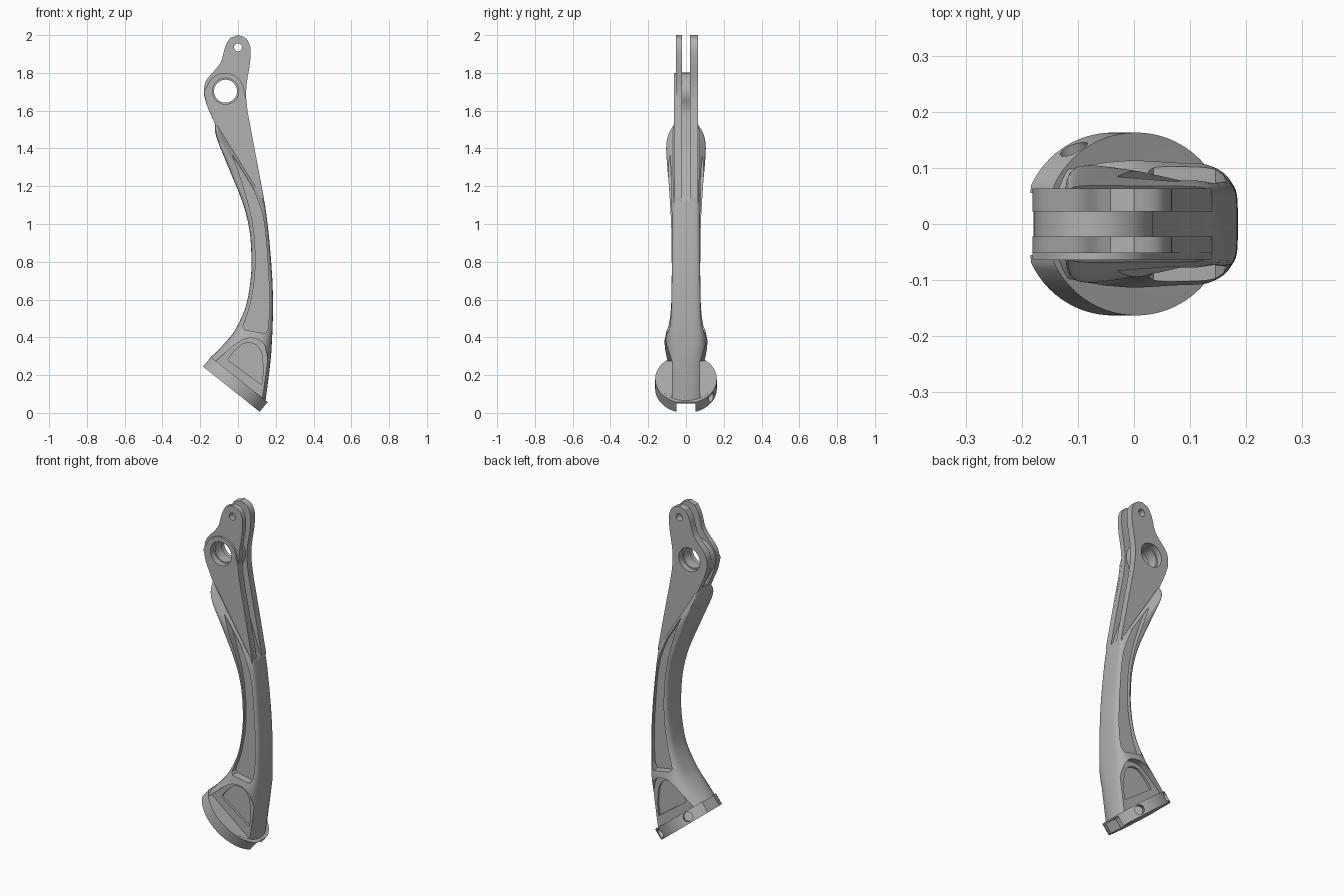
import bpy, bmesh, math
from mathutils import Vector

if "Cube" in bpy.data.objects:
    bpy.data.objects.remove(bpy.data.objects["Cube"])

grey = bpy.data.materials.new("satin grey metal")
grey.diffuse_color = (0.44, 0.44, 0.44, 1)
grey.use_nodes = True
grey.node_tree.nodes["Principled BSDF"].inputs["Base Color"].default_value = grey.diffuse_color


def finish(name, bm, helper=False):
    bmesh.ops.recalc_face_normals(bm, faces=bm.faces)
    me = bpy.data.meshes.new(name)
    bm.to_mesh(me)
    bm.free()
    ob = bpy.data.objects.new(name, me)
    bpy.context.collection.objects.link(ob)
    me.materials.append(grey)
    ob.hide_render = helper
    return ob


def spline(pts, n=5):
    """Catmull-Rom curve through points of any dimension."""
    out, m = [], len(pts)
    for i in range(m - 1):
        q = [pts[min(max(i + k, 0), m - 1)] for k in (-1, 0, 1, 2)]
        for s in range(n):
            t = s / n
            out.append(tuple(0.5 * (2 * b + (c - a) * t + (2 * a - 5 * b + 4 * c - d) * t * t
                                    + (3 * b - a - 3 * c + d) * t ** 3) for a, b, c, d in zip(*q)))
    return out + [tuple(pts[-1])]


def skin(bm, a, b):
    """Close two matching vertex loops into a solid."""
    bm.faces.new(a)
    bm.faces.new(b[::-1])
    for i in range(len(a)):
        j = (i + 1) % len(a)
        bm.faces.new((a[i], a[j], b[j], b[i]))


def prism(name, outline, y0, y1, helper=False):
    """Extrude an x-z outline along y."""
    bm = bmesh.new()
    skin(bm, [bm.verts.new((x, y0, z)) for x, z in outline], [bm.verts.new((x, y1, z)) for x, z in outline])
    return finish(name, bm, helper)


def circle(x, z, r, n=40):
    return [(x + r * math.cos(2 * math.pi * i / n), z + r * math.sin(2 * math.pi * i / n)) for i in range(n)]


def arc(x, z, r, a0, a1, step):
    return [(x + r * math.cos(math.radians(a)), z + r * math.sin(math.radians(a))) for a in range(a0, a1, step)]


def combine(ob, operation, *others):
    for c in others:
        m = ob.modifiers.new(operation.lower(), 'BOOLEAN')
        m.operation, m.object, m.solver = operation, c, 'EXACT'


# tilted frame of the foot: s down the slope, h along its axis
C = Vector((-0.0375, 0, 0.1275))
S = Vector((0.782, 0, -0.623))
H = Vector((0.623, 0, 0.782))


def foot(s, y, h):
    return C + S * s + Vector((0, y, 0)) + H * h


def foot_prism(name, outline, h0, h1):
    bm = bmesh.new()
    skin(bm, [bm.verts.new(foot(s, y, h0)) for s, y in outline], [bm.verts.new(foot(s, y, h1)) for s, y in outline])
    return finish(name, bm, True)


def rect(s0, s1, y):
    return [(s0, -y), (s1, -y), (s1, y), (s0, y)]


# curved arm: left x,z / right x,z / half width left, right / corner exponent
stations = [
    (-.122, 1.54, .140, 1.12, .069, .067, .22), (-.116, 1.465, .149, 1.06, .110, .072, .25),
    (-.055, 1.31, .159, .98, .098, .074, .3), (.022, 1.12, .169, .88, .083, .075, .35),
    (.060, .97, .177, .78, .078, .076, .38), (.071, .82, .183, .68, .077, .077, .4),
    (.066, .70, .185, .58, .079, .080, .42), (.040, .56, .184, .48, .086, .086, .45),
    (-.015, .44, .180, .385, .106, .106, .55), (-.070, .37, .172, .27, .132, .118, .75),
    (-.150, .290, .146, .060, .163, .150, .95)]
N = 40
bm = bmesh.new()
rings = []
for lx, lz, rx, rz, wl, wr, e in spline(stations, 6):
    ring = []
    for i in range(N):
        a = 2 * math.pi * (i + .5) / N
        c, s = math.cos(a), math.sin(a)
        u = 0.5 + 0.5 * math.copysign(abs(c) ** e, c)
        y = (wl + (wr - wl) * u) * math.copysign(abs(s) ** e, s)
        ring.append(bm.verts.new((lx + (rx - lx) * u, y, lz + (rz - lz) * u)))
    rings.append(ring)
for p, q in zip(rings, rings[1:]):
    for i in range(N):
        bm.faces.new((p[i], p[(i + 1) % N], q[(i + 1) % N], q[i]))
bm.faces.new(rings[0])
bm.faces.new(rings[-1])
arm = finish("arm_with_foot", bm)

# side channels and D-shaped pockets
channel = spline([(-.03, 1.365), (.025, 1.21), (.075, 1.02), (.092, .85), (.087, .70), (.062, .56)], 4) \
    + [(.025, .455), (.035, .44), (.145, .42)] \
    + spline([(.160, .45), (.166, .60), (.154, .85), (.130, 1.05), (.075, 1.20)], 4)
arch = spline([(.136, .075), (.158, .20), (.150, .33), (.115, .385), (.05, .395), (-.005, .37), (-.06, .325),
               (-.12, .273)], 4)
inner = spline([(.125, .15), (.132, .22), (.125, .31), (.095, .36), (.04, .37), (0, .345), (-.035, .31),
                (-.055, .28)], 4)
for side in (-1, 1):
    combine(arm, 'DIFFERENCE', prism("channel_cutter", channel, side * .057, side * .3, True),
            prism("pocket_cutter", arch, side * .075, side * .3, True),
            prism("pocket_floor_cutter", inner, side * .062, side * .2, True))

# foot: flattened disc with notches and screw holes
outline = []
for i in range(72):
    a = 2 * math.pi * i / 72
    outline.append((max(-.188, min(.197, .206 * math.cos(a))), .163 * math.sin(a)))
combine(arm, 'UNION', foot_prism("foot_disc", outline, 0, .066))
combine(arm, 'DIFFERENCE', foot_prism("notch_cutter", rect(.108, .3, .05), -.05, .057),
        foot_prism("rear_notch_cutter", rect(-.3, -.181, .055), -.05, .06))
for s in (-.115, .115):
    bm = bmesh.new()
    bmesh.ops.create_cone(bm, cap_ends=True, segments=24, radius1=.026, radius2=.026, depth=.10)
    rot = (S * (s / .2) + Vector((0, .8, 0))).to_track_quat('Z', 'Y').to_matrix()
    bmesh.ops.rotate(bm, verts=bm.verts, matrix=rot)
    bmesh.ops.translate(bm, verts=bm.verts, vec=foot(s, .133, .034))
    combine(arm, 'DIFFERENCE', finish("screw_hole_cutter", bm, True))

# fork plates at the top, ending just inside the sloped top of the arm
lower_edge = [(.134, 1.105), (.070, 1.208), (-.040, 1.385)]
plate = spline([(0, 2.0), (.045, 1.98), (.066, 1.93), (.063, 1.85), (.044, 1.72), (.050, 1.60), (.095, 1.36),
                (.139, 1.125)], 5) + lower_edge \
    + spline([(-.122, 1.530), (-.165, 1.63), (-.181, 1.70), (-.168, 1.76), (-.122, 1.815), (-.090, 1.86),
              (-.067, 1.94), (-.042, 1.985)], 5)
head = prism("fork_head", plate, .022, .063)
front_plate = prism("front_fork_plate", plate, -.052, -.022, True)

# raised pad around the bearing on the front plate
pad_outline = [(-.181, 1.70)] + arc(-.068, 1.70, .1, 160, -1, -10) \
    + [(.044, 1.66), (.050, 1.60), (.095, 1.36), (.138, 1.125)] + lower_edge + [(-.122, 1.530), (-.165, 1.63)]
pad = prism("front_bearing_pad", pad_outline, -.064, -.05, True)

# centre web between the plates, set back on the outer edge
web_outline = arc(-.072, 1.695, .106, 195, -22, -9) \
    + spline([(.018, 1.64), (.010, 1.60), (.016, 1.54), (.055, 1.36), (.134, 1.12)], 4) \
    + [(.08, 1.18), (-.04, 1.38), (-.10, 1.53), (-.15, 1.625)]
web = prism("centre_web", web_outline, -.024, .024, True)
combine(head, 'UNION', web, front_plate, pad)

# bearing bore with counterbores, and pin hole
combine(head, 'DIFFERENCE',
        prism("bore_cutter", circle(-.066, 1.703, .061), -.3, .3, True),
        prism("rim_cutter_front", circle(-.066, 1.703, .069), -.3, -.03, True),
        prism("rim_cutter_back", circle(-.066, 1.703, .069), .03, .3, True),
        prism("pin_cutter", circle(0, 1.935, .021, 24), -.3, .3, True))

# apply cuts, drop cutters, shade
parts = [arm, head]
bpy.context.view_layer.update()
dg = bpy.context.evaluated_depsgraph_get()
meshes = [bpy.data.meshes.new_from_object(o.evaluated_get(dg)) for o in parts]
for o, me in zip(parts, meshes):
    o.modifiers.clear()
    o.data = me
for o in list(bpy.data.objects):
    if o not in parts:
        bpy.data.objects.remove(o)
for o in bpy.data.objects:
    o.select_set(True)
bpy.context.view_layer.objects.active = arm
bpy.ops.object.shade_smooth_by_angle(angle=math.radians(30))
